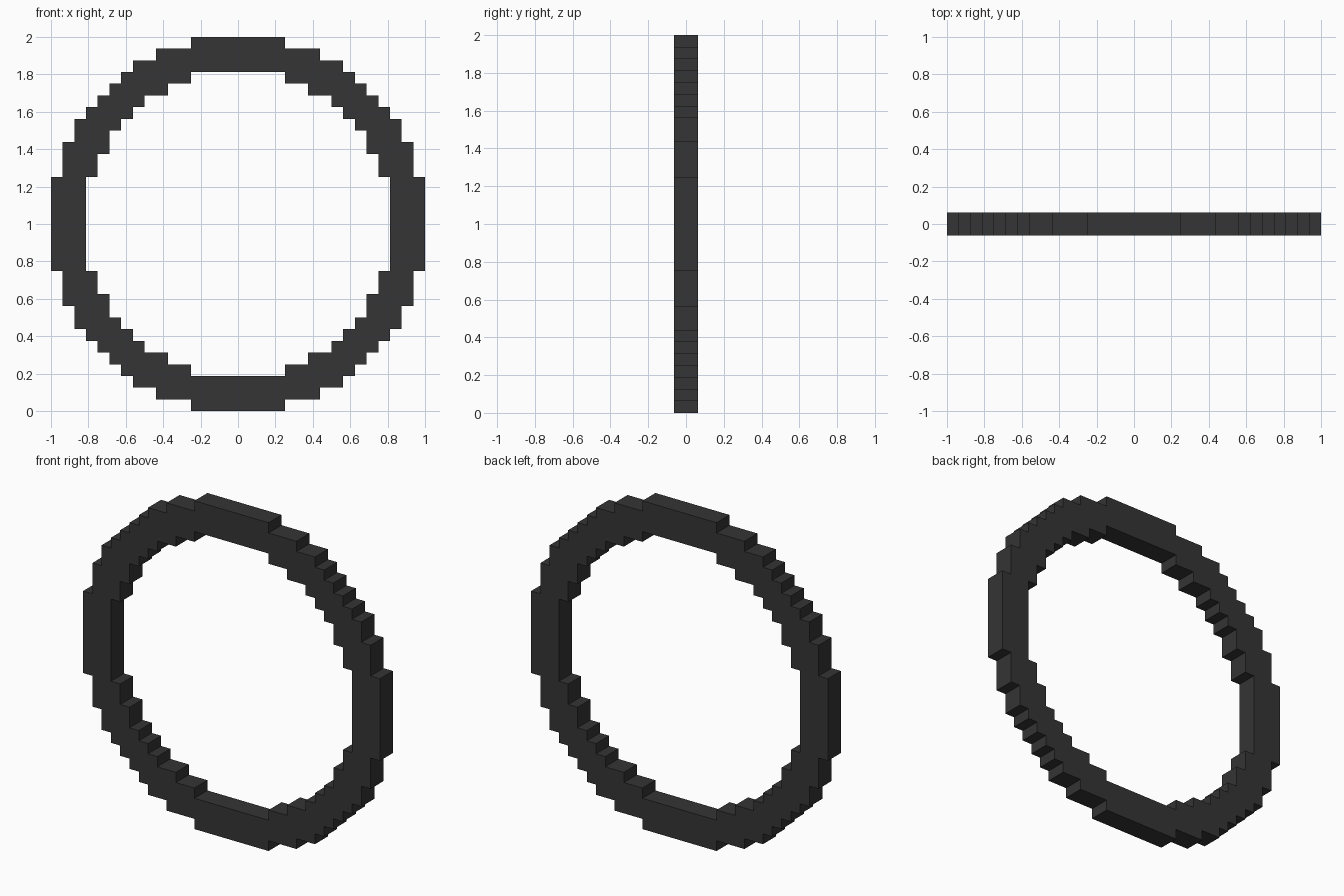
import bpy, math

if "Cube" in bpy.data.objects:
    bpy.data.objects.remove(bpy.data.objects["Cube"])

U = 1 / 16  # grid step

# Outward corners (x, z) of the stepped circles, first quadrant, in grid steps
OUTER = [(16, 4), (15, 7), (14, 9), (13, 10), (12, 11), (11, 12), (10, 13), (9, 14), (7, 15), (4, 16)]
INNER = [(13, 4), (12, 6), (11, 8), (10, 9), (9, 10), (8, 11), (6, 12), (4, 13)]


def stepped_loop(corners):
    # add the inward corner between each pair of outward corners
    quarter = [corners[0]]
    for a, b in zip(corners, corners[1:]):
        quarter += [(b[0], a[1]), b]
    # mirror the quarter into a closed loop
    half = quarter + [(-x, z) for x, z in reversed(quarter)]
    return half + [(x, -z) for x, z in reversed(half)]


# Ring profile with a hole, extruded in depth
curve = bpy.data.curves.new("ring_profile", 'CURVE')
curve.dimensions = '2D'
curve.fill_mode = 'BOTH'
curve.extrude = U
for corners in (OUTER, INNER):
    pts = stepped_loop(corners)
    spline = curve.splines.new('POLY')
    spline.points.add(len(pts) - 1)
    for p, (x, z) in zip(spline.points, pts):
        p.co = (x * U, z * U, 0, 1)
    spline.use_cyclic_u = True

ring = bpy.data.objects.new("stepped_ring", curve)
bpy.context.collection.objects.link(ring)
ring.location = (0, 0, 1)
ring.rotation_euler = (math.pi / 2, 0, 0)

# Dark charcoal colour
mat = bpy.data.materials.new("charcoal")
mat.diffuse_color = (0.035, 0.035, 0.035, 1)
mat.use_nodes = True
mat.node_tree.nodes["Principled BSDF"].inputs["Base Color"].default_value = mat.diffuse_color
curve.materials.append(mat)

# Turn into a flat-shaded mesh
bpy.context.view_layer.objects.active = ring
ring.select_set(True)
bpy.ops.object.convert(target='MESH')
bpy.ops.object.transform_apply(location=True, rotation=True, scale=True)
bpy.ops.object.mode_set(mode='EDIT')
bpy.ops.mesh.select_all(action='SELECT')
bpy.ops.mesh.remove_doubles(threshold=0.0001)
bpy.ops.mesh.normals_make_consistent(inside=False)
bpy.ops.object.mode_set(mode='OBJECT')
bpy.ops.object.shade_flat()
